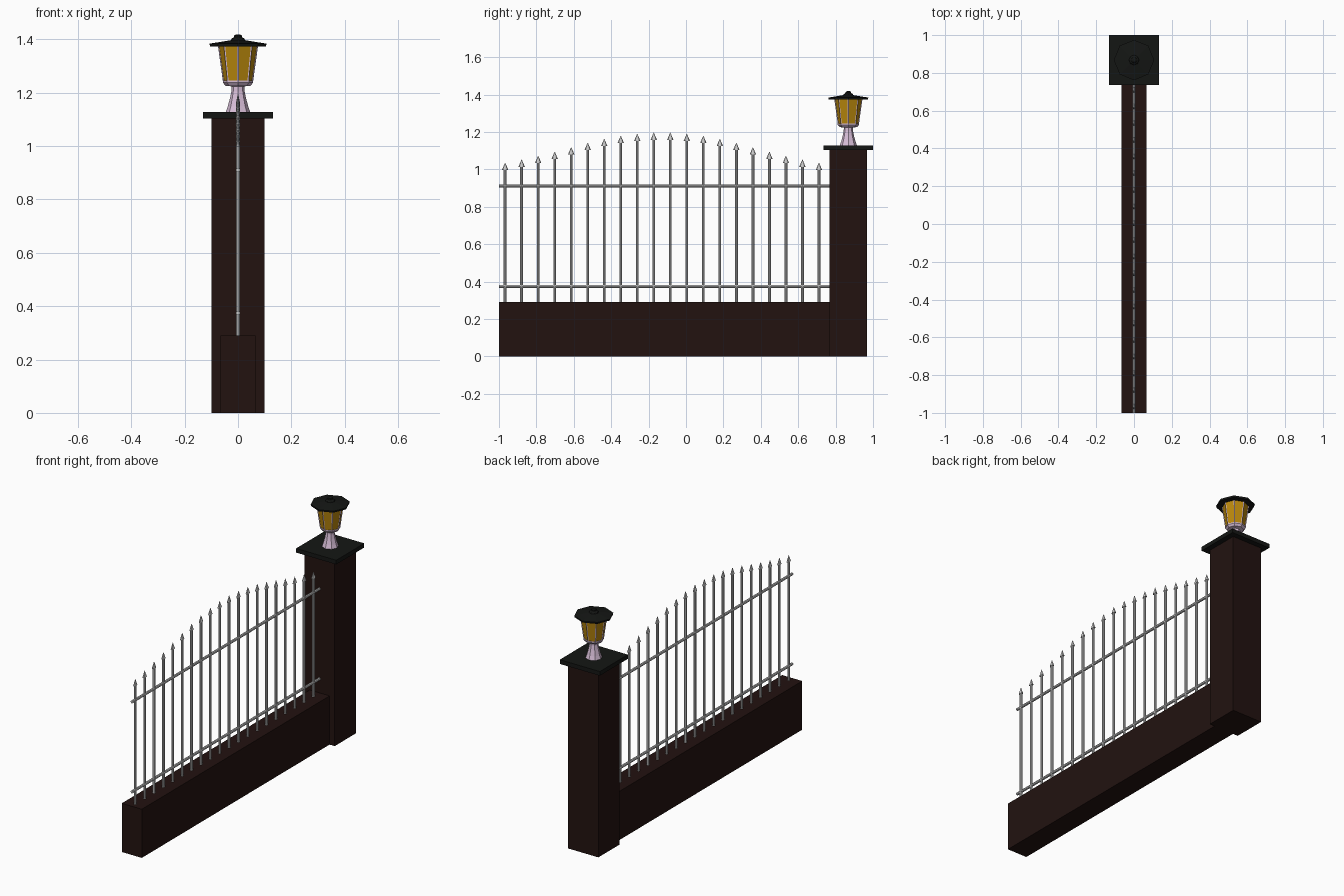
import bpy, bmesh, math
from mathutils import Vector

if "Cube" in bpy.data.objects:
    bpy.data.objects.remove(bpy.data.objects["Cube"])

PY = 0.868          # pillar centre along the fence
END = 0.768         # fence end at the pillar face


def mat(name, r, g, b):
    m = bpy.data.materials.new(name)
    m.diffuse_color = (r, g, b, 1)
    m.use_nodes = True
    m.node_tree.nodes["Principled BSDF"].inputs["Base Color"].default_value = m.diffuse_color
    return m


brown = mat("dark_brown", 0.016, 0.006, 0.005)
black = mat("black", 0.007, 0.008, 0.007)
lilac = mat("lilac_metal", 0.69, 0.52, 0.69)
amber = mat("amber_glass", 0.50, 0.25, 0.004)


def finish(name, bm, material=None):
    bmesh.ops.recalc_face_normals(bm, faces=bm.faces)
    me = bpy.data.meshes.new(name)
    bm.to_mesh(me)
    bm.free()
    ob = bpy.data.objects.new(name, me)
    bpy.context.collection.objects.link(ob)
    if material:
        me.materials.append(material)
    return ob


def box(name, lo, hi, material):
    bm = bmesh.new()
    bmesh.ops.create_cube(bm, size=1)
    for v in bm.verts:
        v.co = Vector([lo[i] + (v.co[i] + 0.5) * (hi[i] - lo[i]) for i in range(3)])
    return finish(name, bm, material)


def tube(bm, a, b, r1, r2, sides=8):
    a, b = Vector(a), Vector(b)
    q = (b - a).to_track_quat('Z', 'Y')
    new = bmesh.ops.create_cone(bm, cap_ends=True, segments=sides, radius1=r1,
                                radius2=r2, depth=(b - a).length)['verts']
    for v in new:
        v.co = q @ v.co + (a + b) / 2
    return new


def octagon_stack(name, profile, material):
    """Eight-sided turned form from (radius, height) pairs, on the pillar axis."""
    bm = bmesh.new()
    rings = [[bm.verts.new((r * math.cos(k * math.pi / 4),
                            PY + r * math.sin(k * math.pi / 4), z)) for k in range(8)]
             for r, z in profile]
    for lower, upper in zip(rings, rings[1:]):
        for k in range(8):
            n = (k + 1) % 8
            bm.faces.new((lower[k], lower[n], upper[n], upper[k]))
    bm.faces.new(rings[0][::-1])
    bm.faces.new(rings[-1])
    return finish(name, bm, material)


# masonry
box("low_wall", (-0.066, -1, 0), (0.066, END, 0.29), brown)
box("pillar", (-0.1, PY - 0.1, 0), (0.1, PY + 0.1, 1.105), brown)
box("pillar_cap", (-0.132, PY - 0.132, 1.103), (0.132, PY + 0.132, 1.128), black)

# horizontal rails
for name, z in (("lower_rail", 0.375), ("upper_rail", 0.911)):
    bm = bmesh.new()
    tube(bm, (0, -1, z), (0, END, z), 0.008, 0.008)
    finish(name, bm)

# pickets with flattened spear heads, rising to an arch in the middle
tips = [1.035, 1.052, 1.072, 1.094, 1.118, 1.142, 1.163, 1.179, 1.190, 1.196]
for i, tip in enumerate(tips + tips[::-1]):
    y = -0.967 + i * 0.0883
    bm = bmesh.new()
    tube(bm, (0, y, 0.28), (0, y, tip - 0.035), 0.0075, 0.0075)
    for v in tube(bm, (0, y, tip - 0.038), (0, y, tip), 0.017, 0.001):
        v.co.x *= 0.5
    finish(f"picket_{i + 1}", bm)

# lantern
octagon_stack("lantern_stem", [(0.046, 1.127), (0.038, 1.15), (0.030, 1.18), (0.025, 1.205),
                               (0.024, 1.224), (0.047, 1.226), (0.057, 1.238),
                               (0.057, 1.245)], lilac)
octagon_stack("lantern_glass", [(0.053, 1.244), (0.072, 1.376)], amber)
bm = bmesh.new()
for k in range(8):
    c, s = math.cos(k * math.pi / 4), math.sin(k * math.pi / 4)
    tube(bm, (0.053 * c, PY + 0.053 * s, 1.242), (0.072 * c, PY + 0.072 * s, 1.378),
         0.0035, 0.0035, 4)
finish("lantern_frame", bm, lilac)
octagon_stack("lantern_roof", [(0.085, 1.374), (0.105, 1.374), (0.107, 1.384), (0.075, 1.389),
                               (0.027, 1.397), (0.024, 1.403), (0.015, 1.408),
                               (0.014, 1.415), (0.006, 1.419)], black)
